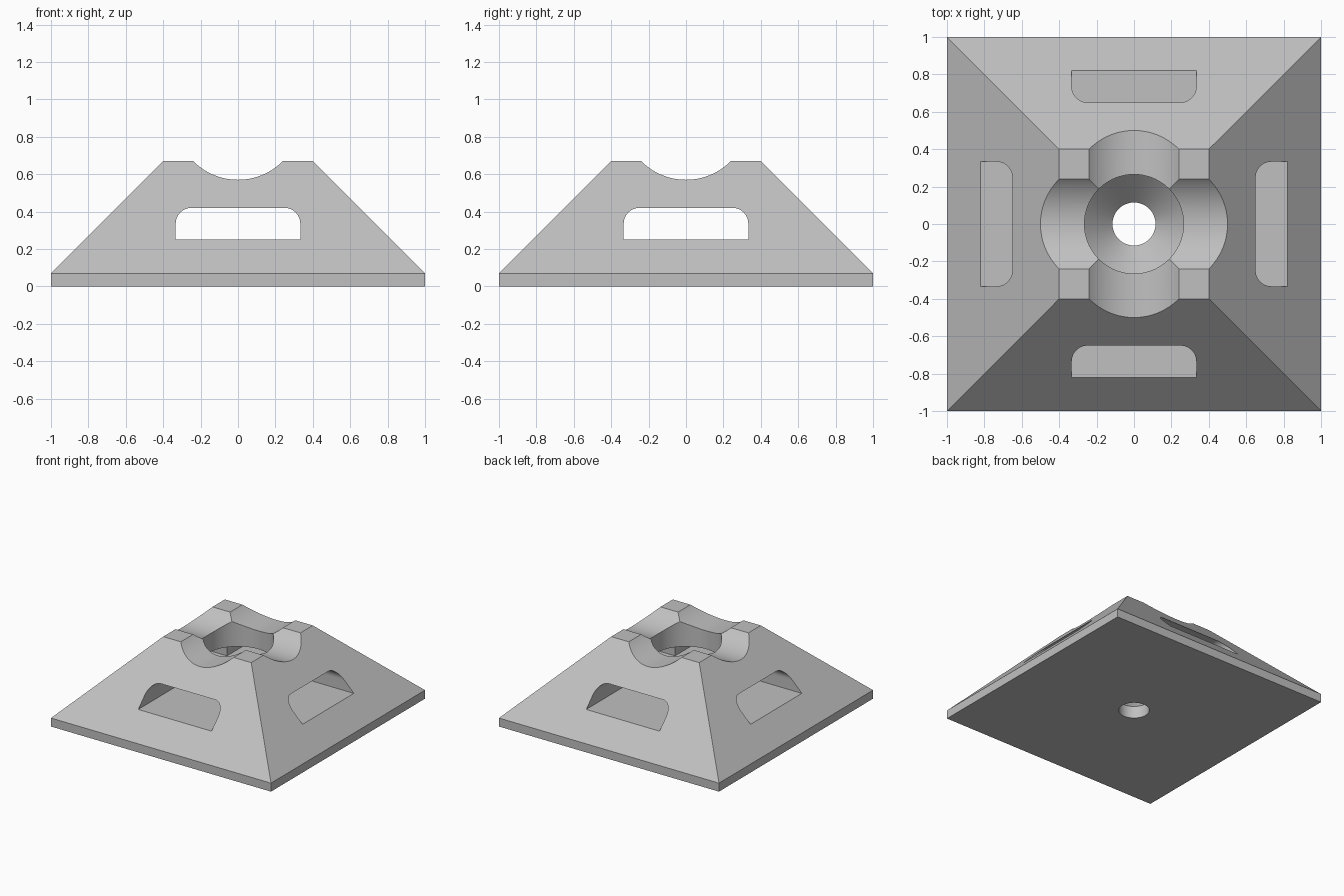
import bpy, bmesh, math
from mathutils import Matrix, Vector

cube = bpy.data.objects.get("Cube")
if cube:
    bpy.data.objects.remove(cube, do_unlink=True)

grey = bpy.data.materials.new("light grey")
grey.use_nodes = True
colour = (0.53, 0.53, 0.53, 1)
grey.diffuse_color = colour
grey.node_tree.nodes["Principled BSDF"].inputs["Base Color"].default_value = colour


def make_object(name, bm):
    bmesh.ops.recalc_face_normals(bm, faces=bm.faces)
    mesh = bpy.data.meshes.new(name)
    bm.to_mesh(mesh)
    bm.free()
    mesh.materials.append(grey)
    obj = bpy.data.objects.new(name, mesh)
    bpy.context.collection.objects.link(obj)
    return obj


def square_loft(name, levels):
    """Stack of squares given as (half width, height)."""
    bm = bmesh.new()
    rings = [[bm.verts.new((sx * h, sy * h, z))
              for sx, sy in ((-1, -1), (1, -1), (1, 1), (-1, 1))] for h, z in levels]
    for low, high in zip(rings, rings[1:]):
        for i in range(4):
            j = (i + 1) % 4
            bm.faces.new((low[i], low[j], high[j], high[i]))
    bm.faces.new(rings[0])
    bm.faces.new(rings[-1])
    return make_object(name, bm)


def prism(name, outline, turn):
    """Long bar with an (x, z) outline, running front to back, then turned."""
    bm = bmesh.new()
    face = bm.faces.new([bm.verts.new((x, -1.5, z)) for x, z in outline])
    out = bmesh.ops.extrude_face_region(bm, geom=[face])["geom"]
    bmesh.ops.translate(bm, vec=Vector((0, 3, 0)),
                        verts=[v for v in out if isinstance(v, bmesh.types.BMVert)])
    bm.transform(Matrix.Rotation(turn, 4, "Z"))
    return make_object(name, bm)


def lathe(name, profile, sides=96):
    """Turned solid from (radius, height) points."""
    bm = bmesh.new()
    rings = [[bm.verts.new((r * math.cos(a), r * math.sin(a), z))
              for a in (2 * math.pi * i / sides for i in range(sides))] for r, z in profile]
    for low, high in zip(rings, rings[1:]):
        for i in range(sides):
            j = (i + 1) % sides
            bm.faces.new((low[i], low[j], high[j], high[i]))
    bm.faces.new(rings[0])
    bm.faces.new(rings[-1])
    return make_object(name, bm)


def arc(cx, cz, r, start, end, steps):
    angles = [math.radians(start + (end - start) * i / steps) for i in range(steps + 1)]
    return [(cx + r * math.cos(a), cz + r * math.sin(a)) for a in angles]


def cut(body, cutter):
    cutter.hide_render = True
    mod = body.modifiers.new("cut", "BOOLEAN")
    mod.operation = "DIFFERENCE"
    mod.solver = "EXACT"
    mod.object = cutter
    bpy.context.view_layer.objects.active = body
    bpy.ops.object.modifier_apply(modifier=mod.name)
    bpy.data.objects.remove(cutter, do_unlink=True)


# Truncated pyramid on a thin plinth
body = square_loft("pyramid_base", [(1, 0), (1, 0.07), (0.4, 0.67)])

# Crossing slots with rounded upper corners, and crossing cradle grooves on top
half, floor, roof, round_r = 0.333, 0.25, 0.42, 0.085
slot = ([(-half, floor), (half, floor)]
        + arc(half - round_r, roof - round_r, round_r, 0, 90, 12)
        + arc(round_r - half, roof - round_r, round_r, 90, 180, 12))
groove_r = 0.338
groove = arc(0, 0.57 + groove_r, groove_r, 0, 357.5, 143)
for turn in (0, math.pi / 2):
    cut(body, prism("slot_cutter", slot, turn))
    cut(body, prism("groove_cutter", groove, turn))

# Countersunk centre bore
cut(body, lathe("bore_cutter", [(0.115, -0.1), (0.115, 0.1), (0.265, 0.25), (0.265, 1)]))

bpy.ops.object.select_all(action="DESELECT")
body.select_set(True)
bpy.context.view_layer.objects.active = body
bpy.ops.object.shade_smooth_by_angle(angle=math.radians(25))
